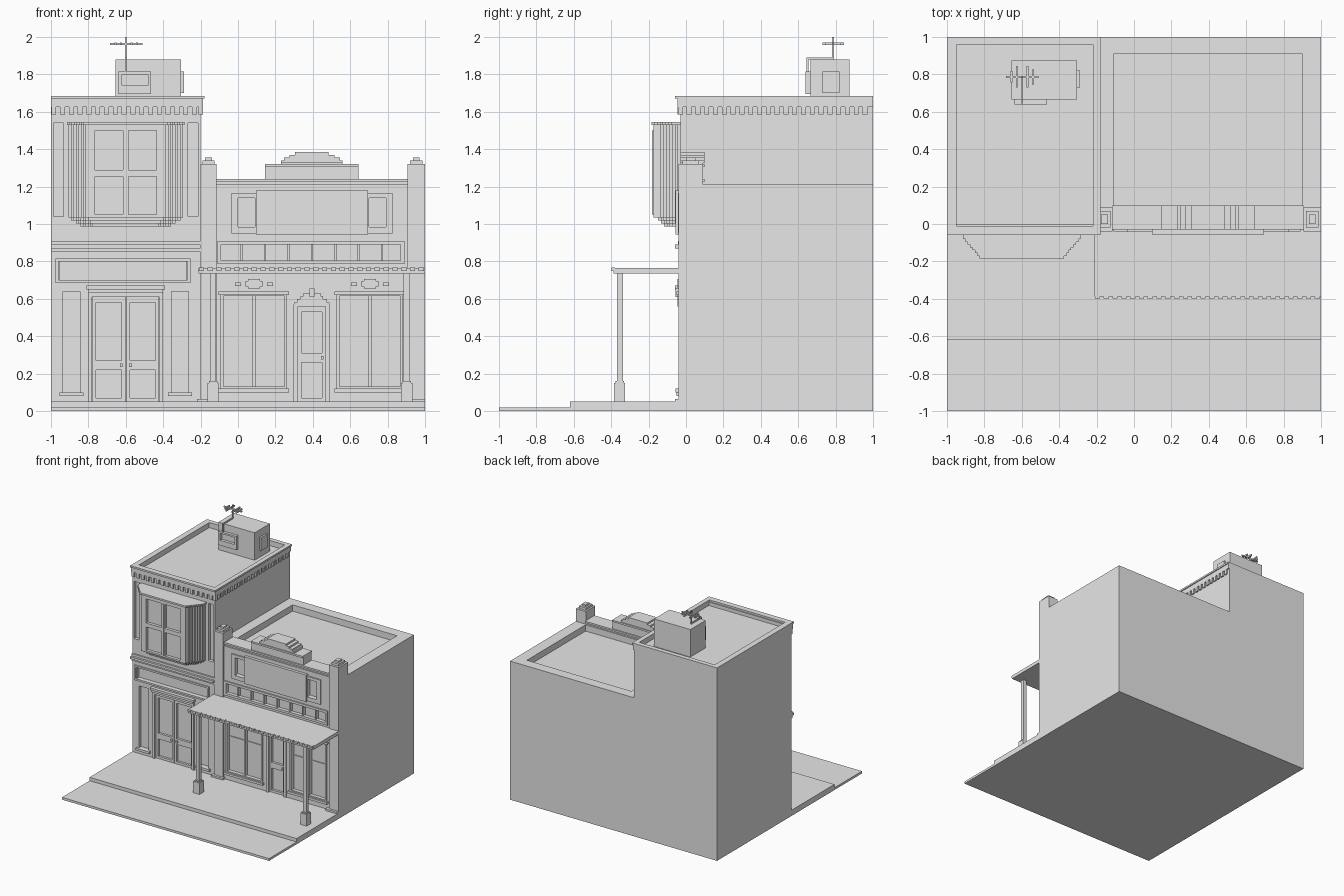
import bpy, bmesh
from mathutils import Vector

cube = bpy.data.objects.get("Cube")
if cube:
    bpy.data.objects.remove(cube, do_unlink=True)

stone = bpy.data.materials.new("plain_grey")
stone.use_nodes = True
grey = (0.8, 0.8, 0.8, 1)
stone.diffuse_color = grey
stone.node_tree.nodes["Principled BSDF"].inputs["Base Color"].default_value = grey

FACE = -0.03       # front plane of both walls
CORE = 0.0         # back of the openings
BACK = 1.0
SPLIT = -0.2       # line between the two buildings
PAVEMENT = 0.05
TALL_TOP = 1.67
LOW_TOP = 1.21


def finish(name, bm):
    bmesh.ops.recalc_face_normals(bm, faces=bm.faces)
    mesh = bpy.data.meshes.new(name)
    bm.to_mesh(mesh)
    bm.free()
    mesh.materials.append(stone)
    bpy.context.collection.objects.link(bpy.data.objects.new(name, mesh))


def box(name, x, y, z):
    """Block spanning the given ranges."""
    bm = bmesh.new()
    bmesh.ops.create_cube(bm, size=1)
    for v in bm.verts:
        v.co = [r[0] if c < 0 else r[1] for c, r in zip(v.co, (x, y, z))]
    finish(name, bm)


def plate(name, u, v, depth, holes, flat=False):
    """Slab with rectangular openings, upright or lying flat."""
    us = sorted(set(u).union(*[h[0] for h in holes]))
    vs = sorted(set(v).union(*[h[1] for h in holes]))
    place = lambda a, b, d: Vector((a, b, d) if flat else (a, d, b))
    bm = bmesh.new()
    for a, b in zip(us, us[1:]):
        for c, d in zip(vs, vs[1:]):
            mu, mv = (a + b) / 2, (c + d) / 2
            if any(h[0][0] < mu < h[0][1] and h[1][0] < mv < h[1][1] for h in holes):
                continue
            corners = ((a, c), (b, c), (b, d), (a, d))
            bm.faces.new([bm.verts.new(place(p, q, depth[0])) for p, q in corners])
    bmesh.ops.remove_doubles(bm, verts=bm.verts, dist=0.0001)
    out = bmesh.ops.extrude_face_region(bm, geom=bm.faces[:], use_keep_orig=True)
    moved = [g for g in out["geom"] if isinstance(g, bmesh.types.BMVert)]
    bmesh.ops.translate(bm, verts=moved, vec=place(0, 0, depth[1] - depth[0]))
    finish(name, bm)


def span(centre, half):
    return (centre - half, centre + half)


def relief(name, centre, half, z, proud=0.01, base=FACE):
    """Raised block on a front wall."""
    box(name, span(centre, half), (base - proud, CORE), z)


def frame(name, centre, half, z, rim=0.015, proud=0.01, base=FACE):
    """Raised rectangular surround."""
    hole = (span(centre, half - rim), (z[0] + rim, z[1] - rim))
    plate(name, span(centre, half), z, (base - proud, base + 0.02), [hole])


def door_leaf(name, centre, half, top, rail, knob):
    """Door with a glazed upper panel and a solid lower panel."""
    inner = span(centre, half - 0.02)
    holes = [(inner, (rail + 0.05, top - 0.03)), (inner, (PAVEMENT + 0.02, rail))]
    plate(name, span(centre, half), (PAVEMENT, top), (-0.02, CORE), holes)
    box(name + "_knob", span(knob, 0.007), (FACE, CORE), span(rail + 0.025, 0.01))


# Ground
box("road", (-1, 1), (-1, -0.6), (0, 0.02))
box("pavement", (-1, 1), (-0.62, BACK), (0, PAVEMENT))

# Tall building body, roof rim and cornice
T = -0.6
tall = (-1, SPLIT)
box("tall_core", tall, (CORE, BACK), (PAVEMENT, 1.64))
plate("tall_roof_rim", tall, (FACE, BACK), (1.6, TALL_TOP),
      [((-0.95, -0.22), (-0.01, 0.96))], flat=True)
plate("tall_cornice", (-1, -0.18), (-0.06, BACK), (TALL_TOP, 1.685),
      [((-0.95, -0.22), (-0.01, 0.96))], flat=True)
shop_door = (span(T, 0.19), (PAVEMENT, 0.62))
tall_sign = (span(T - 0.015, 0.34), (0.7, 0.8))
shop_panels = [(span(T + s * 0.29, 0.045), (0.1, 0.64)) for s in (-1, 1)]
upper_panels = [(span(T + s * 0.36, 0.026), (1.04, 1.54)) for s in (-1, 1)]
plate("tall_front_wall", tall, (PAVEMENT, TALL_TOP), (FACE, CORE),
      [shop_door, tall_sign] + shop_panels + upper_panels)

# Dentils along the front and the exposed side
box("dentil_band_front", (-1, SPLIT + 0.012), (-0.045, CORE), (1.625, TALL_TOP))
box("dentil_band_side", (SPLIT, SPLIT + 0.012), (-0.045, BACK), (1.625, TALL_TOP))
pitch = 0.047
for i in range(17):
    x = -0.985 + i * pitch
    box("front_dentil", span(x, 0.013), (-0.045, CORE), (1.585, 1.63))
for i in range(22):
    y = -0.03 + i * pitch
    box("side_dentil", (SPLIT - 0.01, SPLIT + 0.012), span(y, 0.013), (1.585, 1.63))

# Bay window with stepped flanks, stepped foot and cap
steps = 8
for i in range(steps):
    t = i / (steps - 1)
    half = 0.305 - 0.09 * t
    front = -0.045 - 0.105 * t
    box("bay_step", span(T, half), (front, CORE), (1.035, 1.53))
    box("bay_cap_step", span(T, half + 0.01), (front - 0.035, CORE), (1.53, 1.545))
    for k in range(3):
        drop = 0.016 * (k + 1)
        box("bay_foot", span(T, half - drop * 0.8), (min(front + drop - 0.015, FACE), CORE),
            (1.035 - drop, 1.04))
panes = [(span(T + s * 0.09, 0.075), z) for s in (-1, 1)
         for z in ((1.05, 1.255), (1.29, 1.5))]
plate("bay_window_frame", span(T, 0.215), (1.035, 1.53), (-0.175, -0.145), panes)
box("bay_mullion", span(T, 0.006), (-0.182, -0.15), (1.05, 1.5))

# String course, sign surround and shop front
for z, proud in ((0.85, 0.01), (0.87, 0.03), (0.89, 0.012)):
    box("string_course", (-1, SPLIT), (FACE - proud, CORE), (z, z + 0.02))
frame("tall_sign_frame", T - 0.015, 0.36, (0.685, 0.815))
for s in (-1, 1):
    relief("shop_panel_sill", T + s * 0.29, 0.065, (0.08, 0.1), 0.02)
    door_leaf("shop_door", T + s * 0.09, 0.088, 0.61, 0.22, T + s * 0.025)
    relief("shop_door_jamb", T + s * 0.19, 0.01, (PAVEMENT, 0.63))
relief("shop_door_head", T, 0.19, (0.61, 0.63))
relief("shop_door_lintel", T, 0.2, (0.63, 0.65), 0.02)
relief("shop_door_lintel_top", T, 0.21, (0.65, 0.67), 0.03)

# Low building body and roof rim
M = 0.395
box("low_core", (SPLIT, 1), (CORE, BACK), (PAVEMENT, 1.155))
plate("low_roof_rim", (SPLIT, 1), (CORE, BACK), (1.1, LOW_TOP),
      [((-0.11, 0.9), (0.1, 0.91))], flat=True)
windows = [M + s * 0.31 for s in (-1, 1)]
low_holes = [(span(w, 0.165), (0.125, 0.62)) for w in windows]
low_holes.append((span(M, 0.08), (PAVEMENT, 0.57)))
low_holes.append((span(M - 0.005, 0.48), (0.8, 0.89)))
low_holes += [(span(M + s * 0.35, 0.05), (0.985, 1.14)) for s in (-1, 1)]
plate("low_front_wall", (SPLIT, 1), (PAVEMENT, LOW_TOP), (FACE, CORE), low_holes)

# Stepped parapet with coping
parapet = ((0.51, 1.24), (0.25, 1.32), (0.165, 1.34), (0.15, 1.355),
           (0.12, 1.37), (0.09, 1.385))
for half, top in parapet:
    box("parapet_step", span(M, half), (FACE + 0.01, 0.09), (1.15, top - 0.01))
    box("parapet_coping", span(M, half), (FACE, 0.1), (top - 0.015, top))

# Pilasters with stepped caps and feet
for left, right in ((SPLIT, -0.115), (0.905, 1)):
    mid = (left + right) / 2
    box("pilaster", (left, right), (-0.04, 0.09), (PAVEMENT, 1.32))
    box("pilaster_cap", span(mid, 0.033), (-0.02, 0.07), (1.32, 1.34))
    box("pilaster_cap_top", span(mid, 0.018), (CORE, 0.05), (1.34, 1.355))
    box("pilaster_foot", (left - 0.02, min(right + 0.01, 1)), (-0.06, CORE), (PAVEMENT, 0.065))

# Upper sign board and transom lights
relief("sign_board", M, 0.3, (0.945, 1.18), 0.025)
for s in (-1, 1):
    plate("sign_wing", span(M + s * 0.36, 0.07), (0.95, 1.165), (-0.042, FACE + 0.01),
          [(span(M + s * 0.35, 0.045), (0.985, 1.14))])
frame("transom_frame", M - 0.005, 0.5, (0.785, 0.91), 0.02)
for x in (0.125, 0.25, 0.375):
    for s in (-1, 1):
        if x < 0.3:
            box("transom_mullion", span(M + s * x, 0.006), (FACE, CORE), (0.79, 0.9))
box("transom_mullion", span(M, 0.006), (FACE, CORE), (0.79, 0.9))
for s in (-1, 1):
    box("transom_mullion", span(M + s * 0.375, 0.006), (FACE, CORE), (0.79, 0.9))

# Display windows with sills, heads and ornaments
for w in windows:
    frame("window_frame", w, 0.178, (0.115, 0.63))
    box("window_mullion", span(w, 0.008), (FACE, CORE), (0.12, 0.63))
    box("window_rail", span(w, 0.17), (-0.008, CORE), (0.415, 0.425))
    relief("window_sill", w, 0.188, (0.1, 0.12), 0.025)
    relief("window_head", w, 0.188, (0.62, 0.64), 0.02)
    relief("ornament", w, 0.045, (0.665, 0.695), 0.015)
    relief("ornament_core", w, 0.032, (0.655, 0.705), 0.015)
    for s in (-1, 1):
        relief("ornament_side", w + s * 0.085, 0.016, (0.668, 0.688))

# House door with stepped arch and keystone
door_leaf("house_door", M, 0.075, 0.56, 0.26, M + 0.055)
for s in (-1, 1):
    relief("house_door_jamb", M + s * 0.085, 0.012, (PAVEMENT, 0.57))
for half, z in ((0.095, 0.56), (0.08, 0.58), (0.06, 0.595), (0.045, 0.61)):
    relief("house_door_arch", M, half, (z, z + 0.02), 0.015)
relief("keystone", M, 0.014, (0.61, 0.655), 0.025)

# Canopy, toothed edge and posts
box("canopy", (-0.21, 1), (-0.388, CORE), (0.735, 0.765))
for i in range(26):
    x = SPLIT + i * pitch
    box("canopy_tooth", span(x + 0.005, 0.014), (-0.397, -0.38), (0.75, 0.768))
for x in (-0.133, 0.902):
    box("post", span(x, 0.016), span(-0.353, 0.016), (PAVEMENT, 0.74))
    box("post_base", span(x, 0.03), span(-0.355, 0.03), (PAVEMENT, 0.15))
    box("post_base_cap", span(x, 0.023), span(-0.355, 0.023), (0.15, 0.16))

# Rooftop hut with hatch and duct
box("hut", (-0.655, -0.305), (0.665, 0.875), (1.63, 1.88))
box("hut_hatch", (-0.31, -0.29), (0.73, 0.82), (1.7, 1.815))
plate("hut_vent_frame", (-0.64, -0.465), (1.695, 1.815), (0.64, 0.67),
      [((-0.62, -0.48), (1.74, 1.8))])

# Aerial on a bent mast
wire = 0.005
box("mast_foot", span(T, wire), span(0.65, wire), (1.8, 1.89))
box("mast_arm", span(T, wire), (0.65, 0.79), (1.88, 1.89))
box("mast", span(T, wire), span(0.785, wire), (1.88, 2))
box("aerial_boom", (-0.685, -0.51), span(0.785, wire), span(1.963, wire))
for x, reach in ((-0.655, 0.03), (-0.627, 0.057), (-0.57, 0.057), (-0.54, 0.04)):
    box("aerial_element", span(x, wire), span(0.787, reach), span(1.963, wire + 0.002))
